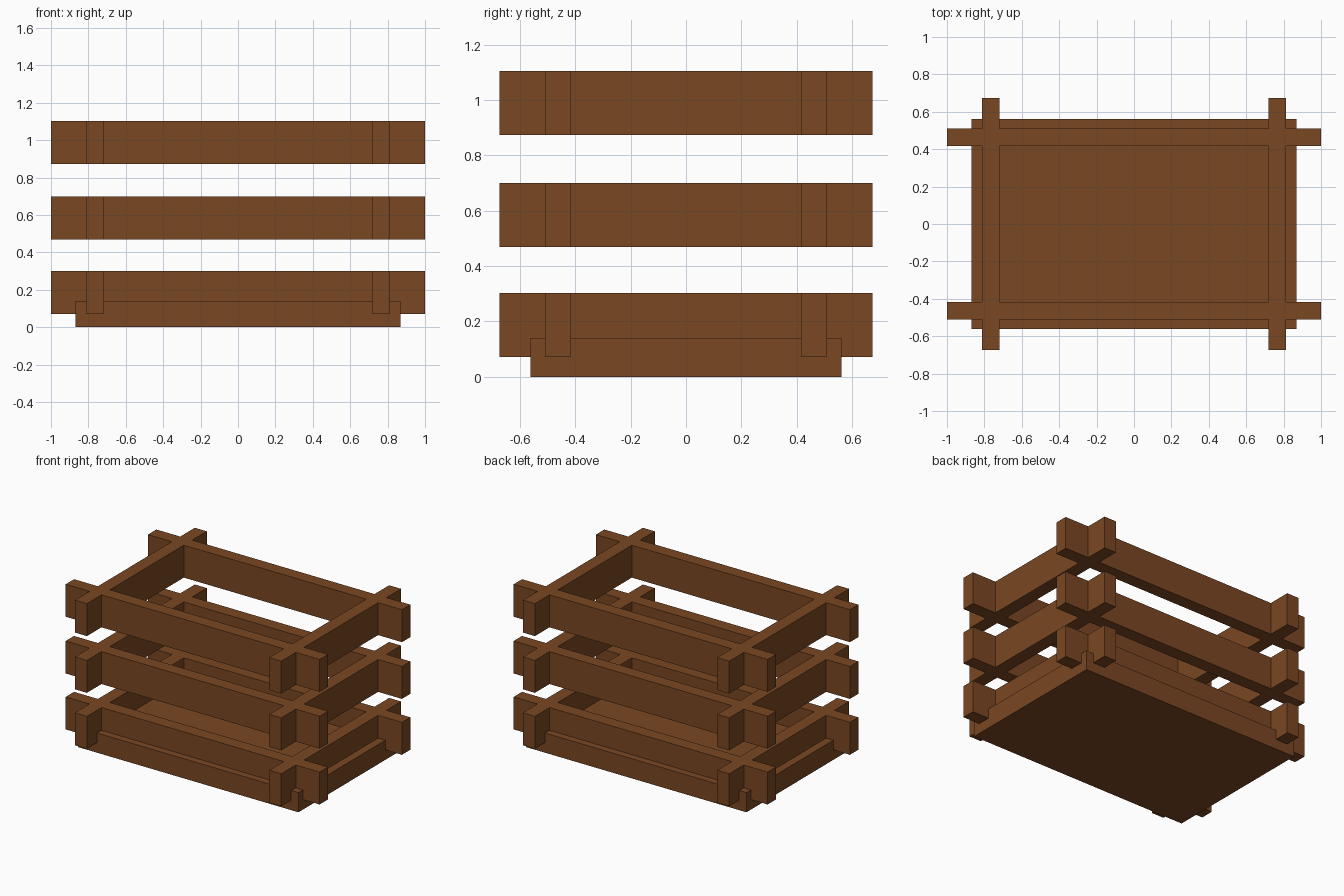
import bpy
import bmesh
from mathutils import Matrix

if "Cube" in bpy.data.objects:
    bpy.data.objects.remove(bpy.data.objects["Cube"])

wood = bpy.data.materials.new("brown wood")
wood.diffuse_color = (0.195, 0.063, 0.016, 1)
wood.use_nodes = True
wood.node_tree.nodes["Principled BSDF"].inputs["Base Color"].default_value = wood.diffuse_color


def box(name, center, size):
    bm = bmesh.new()
    bmesh.ops.create_cube(bm, size=1, matrix=Matrix.Diagonal((*size, 1)))
    mesh = bpy.data.meshes.new(name)
    bm.to_mesh(mesh)
    bm.free()
    mesh.materials.append(wood)
    obj = bpy.data.objects.new(name, mesh)
    obj.location = center
    bpy.context.collection.objects.link(obj)
    return obj


# Solid floor slab
box("crate_floor", (0, 0, 0.07), (1.738, 1.122, 0.14))

# Three tiers of crossing slats whose ends overhang the corners
SLAT_H, SLAT_T = 0.231, 0.094
for tier, z0 in enumerate((0.071, 0.469, 0.873), start=1):
    z = z0 + SLAT_H / 2
    for side, long_name, short_name in ((-1, "front", "left"), (1, "back", "right")):
        box(f"{long_name}_slat_{tier}", (0, side * 0.463, z), (2.0, SLAT_T, SLAT_H))
        box(f"{short_name}_slat_{tier}", (side * 0.765, 0, z), (SLAT_T, 1.348, SLAT_H))
